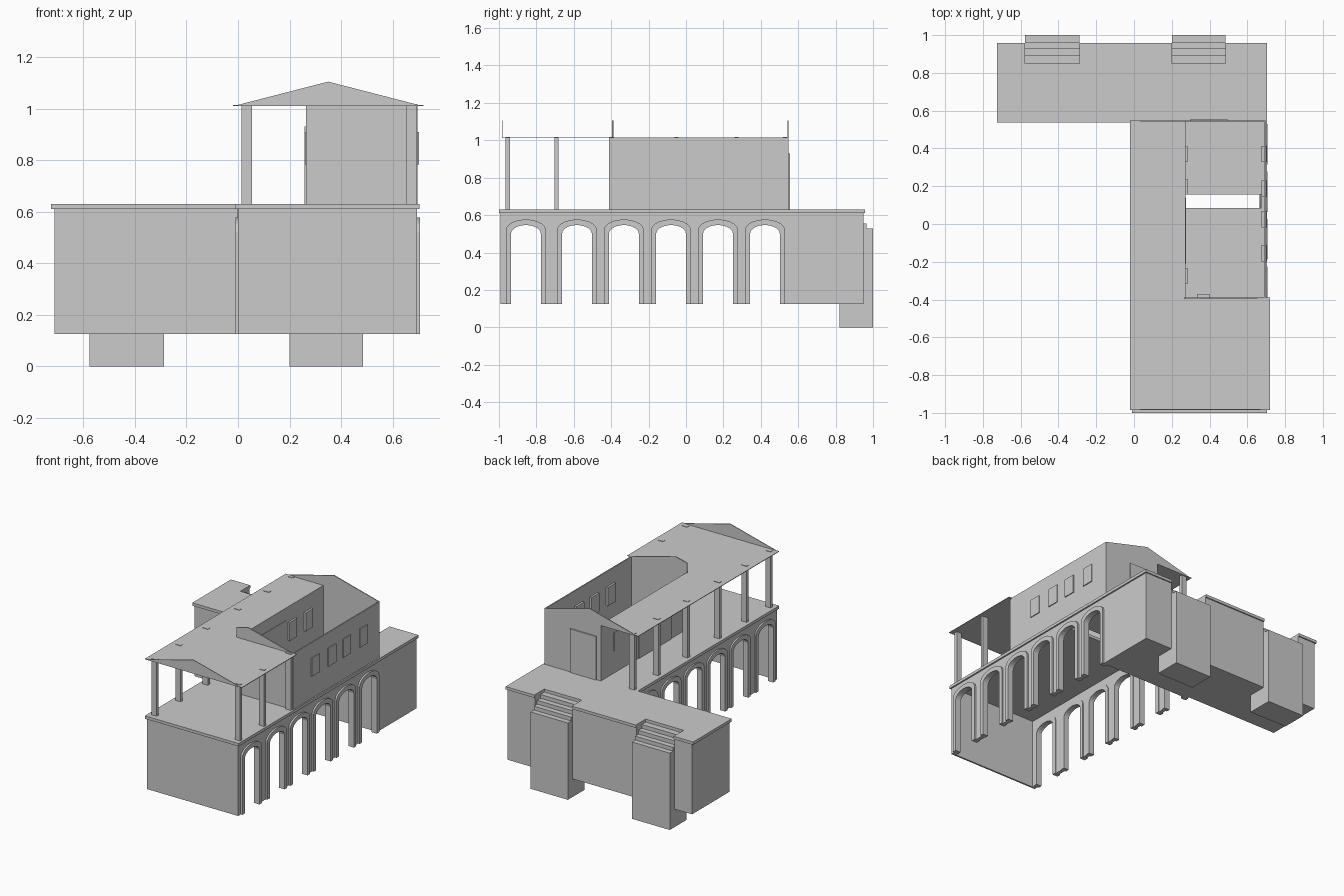
import bpy, bmesh, math

if "Cube" in bpy.data.objects:
    bpy.data.objects.remove(bpy.data.objects["Cube"])


def prism(name, pts, axis, a, b):
    """Extrude a 2D outline along an axis: x takes (y,z), y takes (x,z), z takes (x,y)."""
    def co(p, d):
        return {'x': (d, p[0], p[1]), 'y': (p[0], d, p[1]), 'z': (p[0], p[1], d)}[axis]
    bm = bmesh.new()
    lo = [bm.verts.new(co(p, a)) for p in pts]
    hi = [bm.verts.new(co(p, b)) for p in pts]
    n = len(pts)
    bm.faces.new(lo)
    bm.faces.new(hi[::-1])
    for i in range(n):
        bm.faces.new((lo[i], hi[i], hi[(i + 1) % n], lo[(i + 1) % n]))
    bmesh.ops.recalc_face_normals(bm, faces=bm.faces)
    me = bpy.data.meshes.new(name)
    bm.to_mesh(me)
    bm.free()
    ob = bpy.data.objects.new(name, me)
    bpy.context.collection.objects.link(ob)
    return ob


def box(name, x0, x1, y0, y1, z0, z1):
    return prism(name, [(x0, y0), (x1, y0), (x1, y1), (x0, y1)], 'z', z0, z1)


def arch(c, half, spring, rise, n=10):
    """Open arch outline from the left foot to the right foot."""
    pts = [(c - half, BASE)]
    for i in range(n + 1):
        t = math.pi * (1 - i / n)
        pts.append((c + half * math.cos(t), spring + rise * math.sin(t)))
    return pts + [(c + half, BASE)]


BASE, DECK, CEIL = 0.125, 0.63, 1.015
STAIRS = [(-0.577, -0.288), (0.2, 0.485)]
ARCHES = [-0.856, -0.583, -0.332, -0.08, 0.171, 0.422]


# Back wing with stair notches, and its cornice
def wing_plan(x0, x1, y0, y1):
    pts = [(x1, y0), (x0, y0), (x0, y1)]
    for a, b in STAIRS:
        pts += [(a, y1), (a, 0.85), (b, 0.85), (b, y1)]
    return pts + [(x1, y1)]


prism("back_wing", wing_plan(-0.712, 0.695, 0.545, 0.95), 'z', BASE, 0.61)
prism("back_wing_cornice", wing_plan(-0.725, 0.705, 0.538, 0.958), 'z', 0.61, DECK)
box("back_wing_end_wall", -0.004, 0.695, 0.525, 0.545, BASE, 0.61)

# Two flights of stairs
for a, b in STAIRS:
    for i in range(5):
        y = 0.82 + 0.036 * i
        box("stair_step", a, b, y, y + 0.036, 0, 0.609 - 0.0265 * max(i - 1, 0))

# Arcade walls and arch trims on both long sides
profile = [(-0.99, BASE)]
for c in ARCHES:
    profile += arch(c, 0.092, 0.51, 0.05)
profile += [(0.535, BASE), (0.535, 0.61), (-0.99, 0.61)]
for x0, x1, t0, t1 in [(0.0, 0.025, -0.01, 0.03), (0.67, 0.695, 0.665, 0.707)]:
    prism("arcade_wall", profile, 'x', x0, x1)
    for c in ARCHES:
        ring = arch(c, 0.107, 0.52, 0.057) + arch(c, 0.08, 0.5, 0.047)[::-1]
        prism("arch_trim", ring, 'x', t0, t1)
box("front_wall", 0.0, 0.695, -0.992, -0.98, BASE, 0.61)

# Terrace deck with the floor gap inside the room
prism("terrace_deck", [(-0.01, -1.0), (0.705, -1.0), (0.705, 0.085), (0.27, 0.085),
                       (0.27, 0.155), (0.705, 0.155), (0.705, 0.538), (-0.01, 0.538)],
      'z', 0.61, DECK)
box("deck_edge", 0.675, 0.705, 0.085, 0.155, 0.61, DECK)

# Upper room walls, open at the top
box("room_right_wall", 0.688, 0.696, -0.39, 0.545, DECK, CEIL)
box("room_left_wall", 0.264, 0.272, -0.39, 0.545, DECK, CEIL)


def gable_z(x):
    return CEIL + 0.09 * (1 - abs(x - 0.35) / 0.35)


prism("room_front_wall", [(0.264, DECK), (0.696, DECK), (0.696, CEIL), (0.35, 1.105),
                          (0.264, gable_z(0.264))], 'y', -0.396, -0.388)
prism("room_back_wall", [(0.264, DECK), (0.696, DECK), (0.696, CEIL), (0.35, 1.105),
                         (0.0, CEIL), (0.264, CEIL)], 'y', 0.542, 0.549)

# Flat portico ceiling and front gable
prism("portico_ceiling", [(-0.02, -0.985), (0.72, -0.985), (0.72, -0.388), (0.266, -0.388),
                          (0.266, 0.549), (-0.02, 0.549)], 'z', 1.011, CEIL)
prism("front_gable", [(0.0, CEIL), (0.7, CEIL), (0.35, 1.105)], 'y', -0.985, -0.98)

# Portico posts, tops just through the ceiling
POSTS = [(0.034, y) for y in (-0.953, -0.692, -0.395, -0.05, 0.27, 0.53)]
POSTS += [(0.672, y) for y in (-0.953, -0.692, -0.402)]
for x, y in POSTS:
    box("portico_post", x - 0.02, x + 0.02, y - 0.011, y + 0.011, DECK, 1.018)

# Windows and doors
for y in (-0.155, 0.025, 0.187, 0.37):
    box("right_window", 0.674, 0.702, y - 0.043, y + 0.043, 0.783, 0.91)
for y in (-0.275, 0.195, 0.37):
    box("left_window", 0.26, 0.286, y - 0.04, y + 0.04, 0.783, 0.91)
box("front_window", 0.333, 0.4, -0.4, -0.37, 0.783, 0.91)
box("back_door", 0.298, 0.495, 0.548, 0.557, DECK, 0.93)
box("left_door", 0.259, 0.275, -0.21, 0.14, DECK, 0.93)
